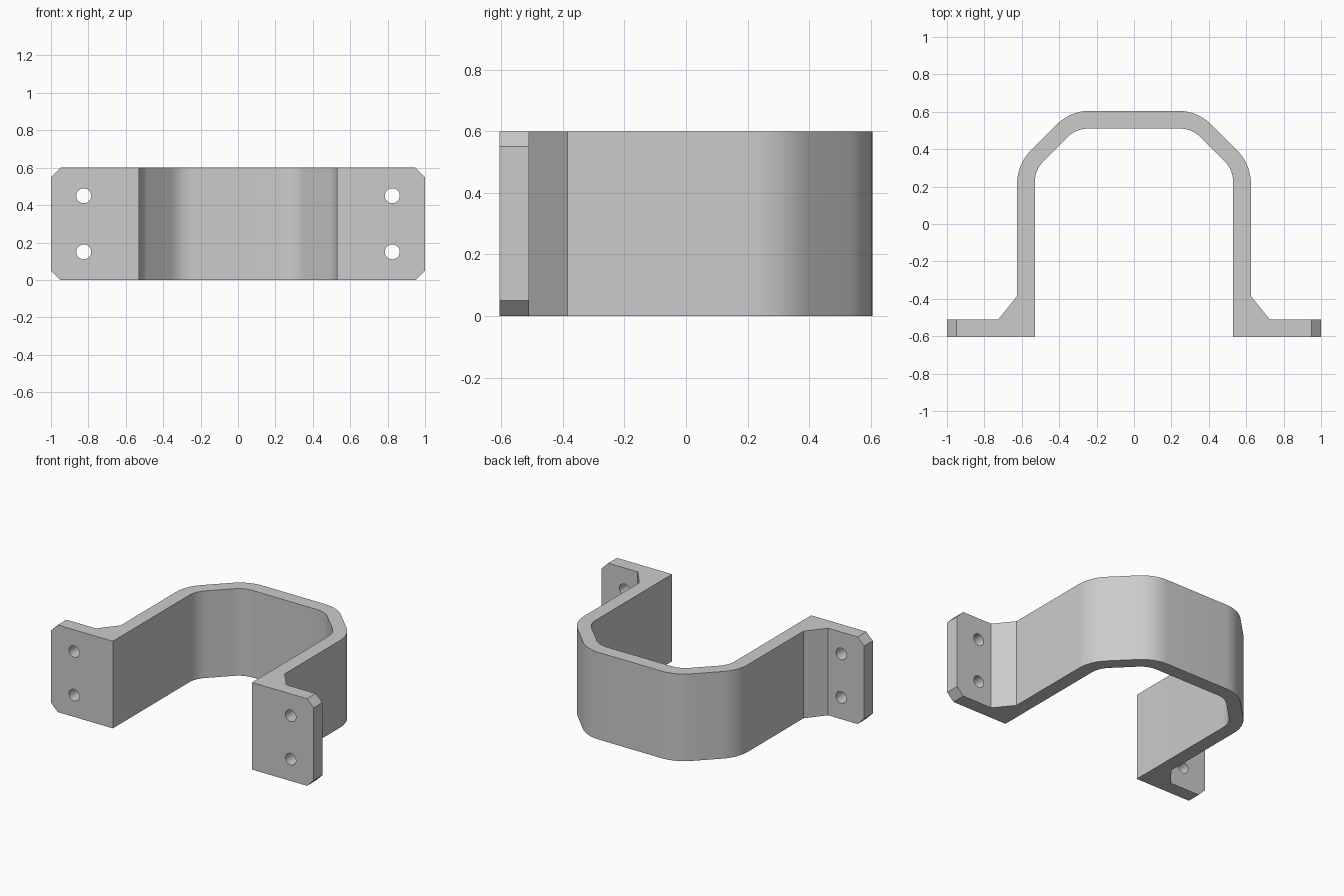
import bpy
import bmesh
import math
from mathutils import Vector

cube = bpy.data.objects.get("Cube")
if cube:
    bpy.data.objects.remove(cube, do_unlink=True)

HEIGHT = 0.6
WALL = 0.095
R_OUT = 0.25
R_IN = R_OUT - WALL


def fillet(points, steps=8):
    """Round each (x, y, radius) corner of a closed loop."""
    out = []
    for i, (x, y, r) in enumerate(points):
        p = Vector((x, y))
        if r == 0:
            out.append(p)
            continue
        to_prev = (Vector(points[i - 1][:2]) - p).normalized()
        to_next = (Vector(points[(i + 1) % len(points)][:2]) - p).normalized()
        half = math.acos(to_prev.dot(to_next)) / 2
        centre = p + (to_prev + to_next).normalized() * r / math.sin(half)
        a = p + to_prev * r / math.tan(half) - centre
        b = p + to_next * r / math.tan(half) - centre
        for s in range(steps + 1):
            angle = s / steps * (math.pi - 2 * half)
            turn = math.copysign(angle, a.x * b.y - a.y * b.x)
            c, n = math.cos(turn), math.sin(turn)
            out.append(centre + Vector((a.x * c - a.y * n, a.x * n + a.y * c)))
    return out


def mirrored(points):
    return [(-x, y, r) for x, y, r in reversed(points)]


# Half profile of the strap: flange, gusset, leg and faceted arch
outer = [(1, -0.605, 0), (1, -0.51, 0), (0.725, -0.51, 0), (0.625, -0.385, 0),
         (0.625, 0.32, R_OUT), (0.34, 0.605, R_OUT)]
inner = [(0.31, 0.51, R_IN), (0.53, 0.29, R_IN), (0.53, -0.605, 0)]
loop = fillet(outer + mirrored(outer) + mirrored(inner) + inner)

# Extrude the profile upward
bm = bmesh.new()
base = bm.faces.new([bm.verts.new((p.x, p.y, 0)) for p in loop])
ext = bmesh.ops.extrude_face_region(bm, geom=[base])
top = [v for v in ext["geom"] if isinstance(v, bmesh.types.BMVert)]
bmesh.ops.translate(bm, verts=top, vec=(0, 0, HEIGHT))
if not base.is_valid or len(base.link_faces if hasattr(base, "link_faces") else []) == 0:
    bm.faces.ensure_lookup_table()

# Chamfer the four outer flange corners
corners = [e for e in bm.edges
           if all(abs(v.co.x) > 0.99 for v in e.verts)
           and abs(e.verts[0].co.z - e.verts[1].co.z) < 0.01]
bmesh.ops.bevel(bm, geom=corners, offset=0.05, segments=1, affect='EDGES')
bmesh.ops.recalc_face_normals(bm, faces=bm.faces)
mesh = bpy.data.meshes.new("bracket")
bm.to_mesh(mesh)
bm.free()
bracket = bpy.data.objects.new("bracket", mesh)
bpy.context.collection.objects.link(bracket)

# Single grey material
grey = bpy.data.materials.new("plain grey")
grey.use_nodes = True
colour = (0.6, 0.6, 0.6, 1)
grey.diffuse_color = colour
grey.node_tree.nodes["Principled BSDF"].inputs["Base Color"].default_value = colour
mesh.materials.append(grey)

# Screw holes through both flanges
for side in (-1, 1):
    for z in (0.15, 0.45):
        bpy.ops.mesh.primitive_cylinder_add(
            vertices=32, radius=0.04, depth=0.3,
            location=(side * 0.825, -0.555, z), rotation=(math.pi / 2, 0, 0))
        cutter = bpy.context.object
        cutter.name = "hole_cutter"
        cutter.hide_render = True
        cutter.data.materials.append(grey)
        mod = bracket.modifiers.new("hole", 'BOOLEAN')
        mod.operation = 'DIFFERENCE'
        mod.solver = 'EXACT'
        mod.object = cutter
        bpy.context.view_layer.objects.active = bracket
        bpy.ops.object.modifier_apply(modifier=mod.name)
        bpy.data.objects.remove(cutter, do_unlink=True)

# Smooth the bends and holes, keep the edges crisp
bpy.ops.object.select_all(action='DESELECT')
bracket.select_set(True)
bpy.context.view_layer.objects.active = bracket
bpy.ops.object.shade_smooth_by_angle(angle=math.radians(30))
